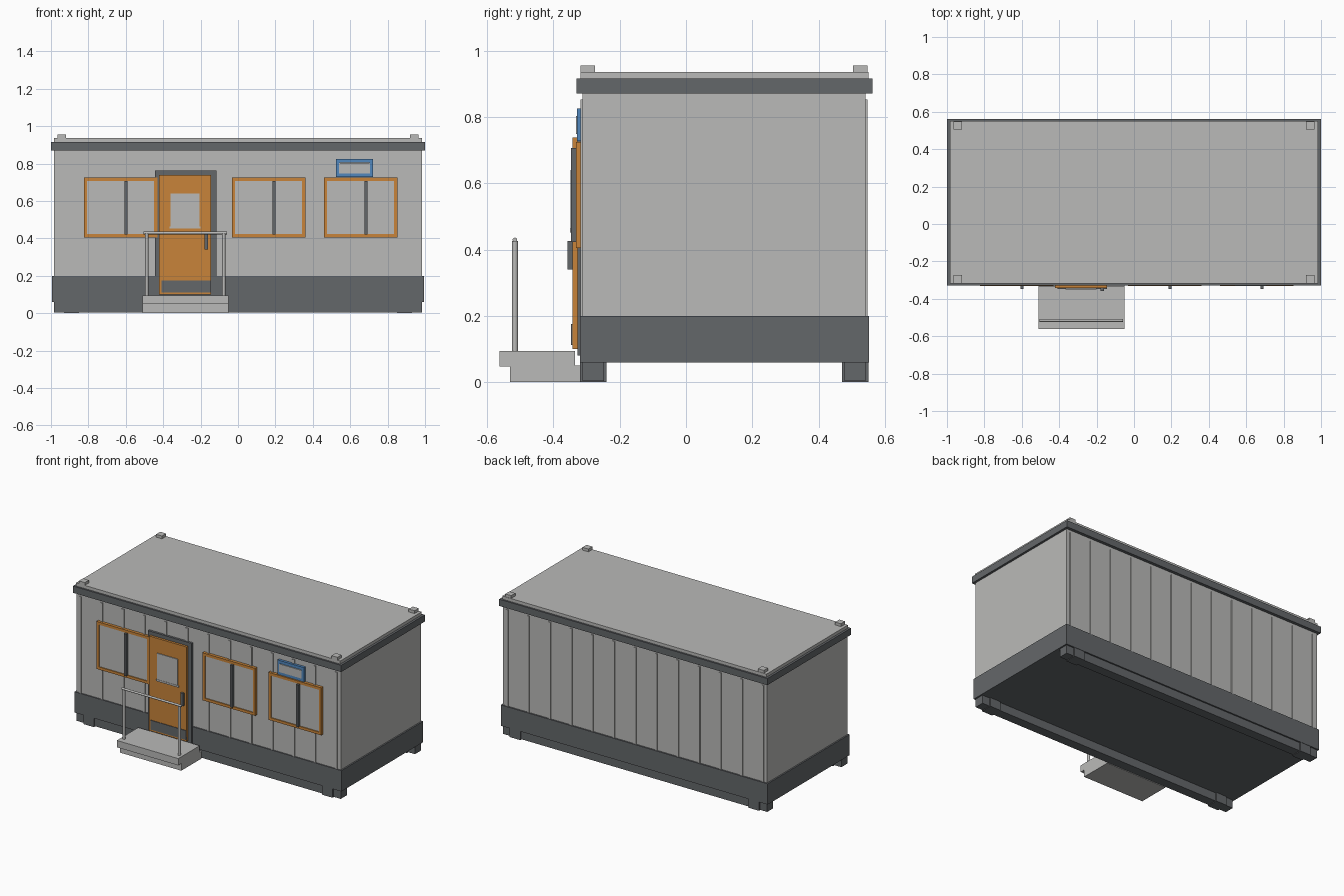
import bpy
import bmesh
from mathutils import Matrix, Vector

cube = bpy.data.objects.get("Cube")
if cube:
    bpy.data.objects.remove(cube, do_unlink=True)


def material(name, rgb):
    mat = bpy.data.materials.new(name)
    mat.use_nodes = True
    colour = (*rgb, 1)
    mat.diffuse_color = colour
    mat.node_tree.nodes["Principled BSDF"].inputs["Base Color"].default_value = colour
    return mat


LIGHT = material("light grey", (0.49, 0.49, 0.48))
DARK = material("dark grey", (0.127, 0.136, 0.144))
ORANGE = material("orange", (0.577, 0.231, 0.042))
BLUE = material("blue", (0.083, 0.242, 0.51))


def finish(name, bm, mat):
    mesh = bpy.data.meshes.new(name)
    bm.to_mesh(mesh)
    bm.free()
    mesh.materials.append(mat)
    obj = bpy.data.objects.new(name, mesh)
    bpy.context.collection.objects.link(obj)
    return obj


def add_box(bm, x, y, z):
    """Box spanning three (min, max) ranges."""
    size = Vector((x[1] - x[0], y[1] - y[0], z[1] - z[0]))
    centre = Vector((x[0] + x[1], y[0] + y[1], z[0] + z[1])) / 2
    bmesh.ops.create_cube(bm, size=1, matrix=Matrix.Translation(centre) @ Matrix.Diagonal((*size, 1)))


def box(name, mat, x, y, z):
    bm = bmesh.new()
    add_box(bm, x, y, z)
    return finish(name, bm, mat)


def frame(name, mat, x, y, z, t):
    """Rectangular frame of four bars, t wide, facing the front."""
    bm = bmesh.new()
    for bar in ((x[0], x[0] + t), (x[1] - t, x[1])):
        add_box(bm, bar, y, z)
    for bar in ((z[0], z[0] + t), (z[1] - t, z[1])):
        add_box(bm, (x[0] + t, x[1] - t), y, bar)
    return finish(name, bm, mat)


def rod(name, mat, start, end, radius):
    start, end = Vector(start), Vector(end)
    axis = end - start
    turn = axis.to_track_quat("Z", "Y").to_matrix().to_4x4()
    bm = bmesh.new()
    bmesh.ops.create_cone(bm, cap_ends=True, segments=12, radius1=radius, radius2=radius,
                          depth=axis.length, matrix=Matrix.Translation((start + end) / 2) @ turn)
    return finish(name, bm, mat)


# Cabin shell
box("walls", LIGHT, (-0.985, 0.985), (-0.312, 0.542), (0.19, 0.88))
box("base_skirt", DARK, (-0.995, 0.995), (-0.32, 0.552), (0.06, 0.2))
box("roof_band", DARK, (-1, 1), (-0.33, 0.562), (0.87, 0.915))
box("roof_panel", LIGHT, (-0.985, 0.985), (-0.318, 0.55), (0.9, 0.936))

# Vertical seams on the long walls
for side, y in (("front", (-0.318, -0.31)), ("back", (0.54, 0.548))):
    bm = bmesh.new()
    for i in range(13):
        x = -0.955 + i * 0.159
        add_box(bm, (x - 0.008, x + 0.008), y, (0.195, 0.852))
    finish(side + "_wall_ribs", bm, LIGHT)

# Runners, feet and roof corner caps
for side, y, cap in (("front", (-0.32, -0.24), (-0.318, -0.274)),
                     ("back", (0.47, 0.55), (0.504, 0.548))):
    box(side + "_runner", DARK, (-0.985, 0.985), (y[0] + 0.008, y[1] - 0.008), (0.004, 0.062))
    for hand, s in (("left", 1), ("right", -1)):
        box(f"{side}_{hand}_foot", DARK, sorted((s * 0.85, s * 0.93)), y, (0, 0.065))
        box(f"{side}_{hand}_roof_cap", LIGHT, sorted((s * 0.92, s * 0.964)), cap, (0.93, 0.955))

# Windows with a central mullion
for name, x in (("right", -0.824), ("middle", -0.033), ("left", 0.459)):
    w = 0.394
    mid = x + w / 2 + 0.028
    frame(name + "_window_frame", ORANGE, (x, x + w), (-0.332, -0.31), (0.405, 0.725), 0.018)
    box(name + "_window_pane", LIGHT, (x + 0.015, x + w - 0.015), (-0.326, -0.31), (0.42, 0.71))
    box(name + "_window_mullion", DARK, (mid - 0.008 - 0.028 + 0.028, mid + 0.008), (-0.347, -0.32), (0.422, 0.706))

# Door
box("door_surround", DARK, (-0.443, -0.116), (-0.327, -0.31), (0.08, 0.763))
box("door_leaf", ORANGE, (-0.422, -0.144), (-0.343, -0.32), (0.1, 0.738))
box("door_kick_plate", DARK, (-0.41, -0.144), (-0.347, -0.34), (0.112, 0.175))
box("door_window", LIGHT, (-0.36, -0.206), (-0.348, -0.34), (0.46, 0.64))
box("door_window_sill", LIGHT, (-0.366, -0.2), (-0.35, -0.34), (0.452, 0.464))
box("door_handle", DARK, (-0.18, -0.16), (-0.358, -0.34), (0.34, 0.425))

# Blue vent above the left window
frame("vent_frame", BLUE, (0.525, 0.722), (-0.329, -0.31), (0.728, 0.825), 0.02)
box("vent_panel", LIGHT, (0.54, 0.705), (-0.332, -0.31), (0.748, 0.803))

# Entrance steps and hand rail
box("lower_step", LIGHT, (-0.51, -0.052), (-0.53, -0.312), (0, 0.05))
box("upper_step", LIGHT, (-0.51, -0.052), (-0.562, -0.334), (0.048, 0.094))
for hand, x in (("right", -0.488), ("left", -0.076)):
    rod(hand + "_rail_post", LIGHT, (x, -0.516, 0.09), (x, -0.516, 0.426), 0.009)
rod("hand_rail", LIGHT, (-0.505, -0.516, 0.429), (-0.059, -0.516, 0.429), 0.007)
